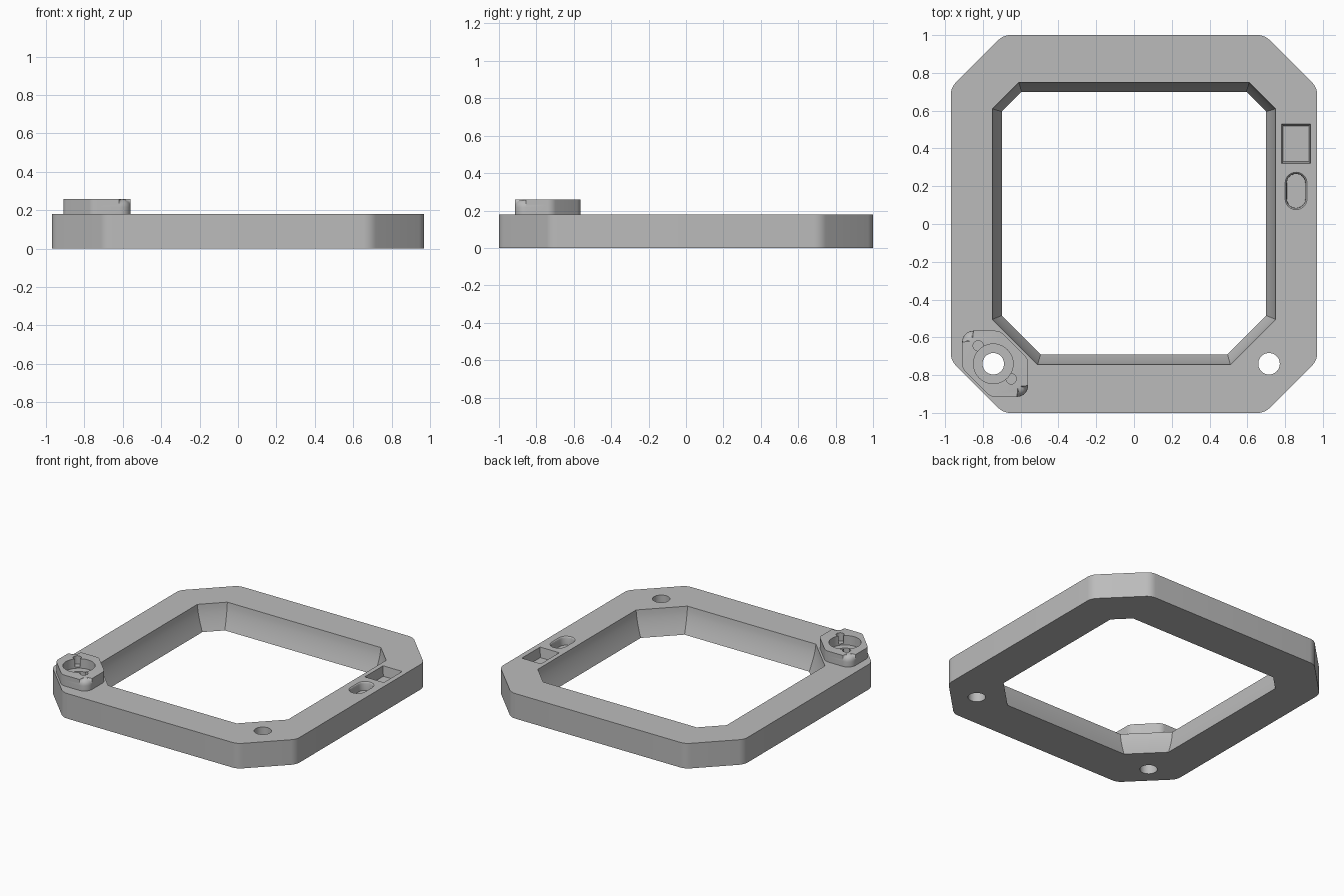
import bpy, bmesh, math
from mathutils import Vector

cube = bpy.data.objects.get("Cube")
if cube:
    bpy.data.objects.remove(cube, do_unlink=True)

grey = bpy.data.materials.new("plain grey")
grey.use_nodes = True
COLOUR = (0.5, 0.5, 0.5, 1)
grey.diffuse_color = COLOUR
grey.node_tree.nodes["Principled BSDF"].inputs["Base Color"].default_value = COLOUR

TOP = 0.18


def octagon(x, y_back, y_front, c_back, c_front):
    """Rectangle with chamfered corners, counter-clockwise."""
    return [(x, y_front + c_front), (x, y_back - c_back),
            (x - c_back, y_back), (c_back - x, y_back),
            (-x, y_back - c_back), (-x, y_front + c_front),
            (c_front - x, y_front), (x - c_front, y_front)]


def rounded(points, radius, steps=6):
    """Replace each corner of a convex outline with an arc."""
    out = []
    for i, p in enumerate(points):
        p = Vector(p)
        a = (Vector(points[i - 1]) - p).normalized()
        b = (Vector(points[(i + 1) % len(points)]) - p).normalized()
        half = a.angle(b) / 2
        centre = p + (a + b).normalized() * radius / math.sin(half)
        start = p + a * radius / math.tan(half) - centre
        sweep = math.pi - 2 * half
        for k in range(steps + 1):
            t = sweep * k / steps
            c, s = math.cos(t), math.sin(t)
            out.append((centre.x + c * start.x - s * start.y,
                        centre.y + s * start.x + c * start.y))
    return out


def rectangle(x, y, w, d):
    return [(x + w, y - d), (x + w, y + d), (x - w, y + d), (x - w, y - d)]


def circle(x, y, r, n=40):
    return [(x + r * math.cos(math.tau * i / n), y + r * math.sin(math.tau * i / n))
            for i in range(n)]


def loft(name, layers, top_bevel=0):
    """Closed solid through (z, outline) layers, from bottom to top."""
    bm = bmesh.new()
    rings = [[bm.verts.new((x, y, z)) for x, y in line] for z, line in layers]
    n = len(rings[0])
    bm.faces.new(rings[0][::-1])
    lid = bm.faces.new(rings[-1])
    for low, high in zip(rings, rings[1:]):
        for i in range(n):
            j = (i + 1) % n
            bm.faces.new((low[i], low[j], high[j], high[i]))
    if top_bevel:
        bmesh.ops.bevel(bm, geom=list(lid.edges), offset=top_bevel,
                        segments=5, profile=0.5, affect='EDGES')
    mesh = bpy.data.meshes.new(name)
    bm.to_mesh(mesh)
    bm.free()
    mesh.materials.append(grey)
    obj = bpy.data.objects.new(name, mesh)
    bpy.context.collection.objects.link(obj)
    return obj


def cut(obj, cutters):
    """Subtract each cutter, then remove it."""
    bpy.ops.object.select_all(action='DESELECT')
    bpy.context.view_layer.objects.active = obj
    obj.select_set(True)
    for cutter in cutters:
        cutter.hide_render = True
        mod = obj.modifiers.new("cut", 'BOOLEAN')
        mod.operation, mod.solver, mod.object = 'DIFFERENCE', 'EXACT', cutter
        bpy.ops.object.modifier_apply(modifier=mod.name)
        bpy.data.objects.remove(cutter, do_unlink=True)
    bpy.ops.object.shade_smooth_by_angle(angle=math.radians(25))


def hole(x, y, r, low, high):
    return loft("hole_cutter", [(low, circle(x, y, r)), (high, circle(x, y, r))])


# Frame body with rounded chamfered corners
outline = rounded(octagon(0.97, 1, -1, 0.278, 0.278), 0.09)
frame = loft("frame", [(0, outline), (TOP, outline)])

# Central opening, flaring gently upwards
layers = []
for k in range(-1, 8):
    u = min(max(k / 6, 0), 1)
    t = 1 - (1 - u) ** 1.5
    layers.append((TOP * k / 6, octagon(0.7 + 0.05 * t, 0.7 + 0.05 * t, -0.69 - 0.055 * t,
                                        0.105 + 0.035 * t, 0.205 + 0.035 * t)))
opening = loft("opening_cutter", layers)

# Stepped rectangular pocket and rounded slot on the left rail
pocket = loft("pocket_cutter", [(0.11, rectangle(0.858, 0.425, 0.068, 0.095)),
                                (TOP, rectangle(0.858, 0.425, 0.076, 0.104)),
                                (0.2, rectangle(0.858, 0.425, 0.076, 0.104))])
slot = loft("slot_cutter", [(z, rounded(rectangle(0.858, 0.175, w, w + 0.041), w - 0.001))
                            for z, w in ((0.12, 0.049), (0.165, 0.05), (0.175, 0.053),
                                         (TOP, 0.058), (0.2, 0.058))])

# Screw holes through the two front corners
CX, CY = -0.745, -0.74
cut(frame, [opening, pocket, slot,
            hole(0.715, CY, 0.057, -0.1, 0.3), hole(CX, CY, 0.057, -0.1, 0.3)])

# Raised mount on the front right corner, with a round seat and two pin holes
bump = rounded([(-0.56, -0.915), (-0.56, -0.715), (-0.71, -0.565),
                (-0.91, -0.565), (-0.91, -0.765), (-0.76, -0.915)], 0.06)
mount = loft("corner_mount", [(0.175, bump), (0.258, bump)], top_bevel=0.042)
cut(mount, [hole(CX, CY, 0.057, 0.1, 0.3), hole(CX, CY, 0.105, 0.19, 0.3),
            hole(CX - 0.08, CY + 0.095, 0.027, 0.2, 0.3),
            hole(CX + 0.095, CY - 0.08, 0.027, 0.2, 0.3)])
